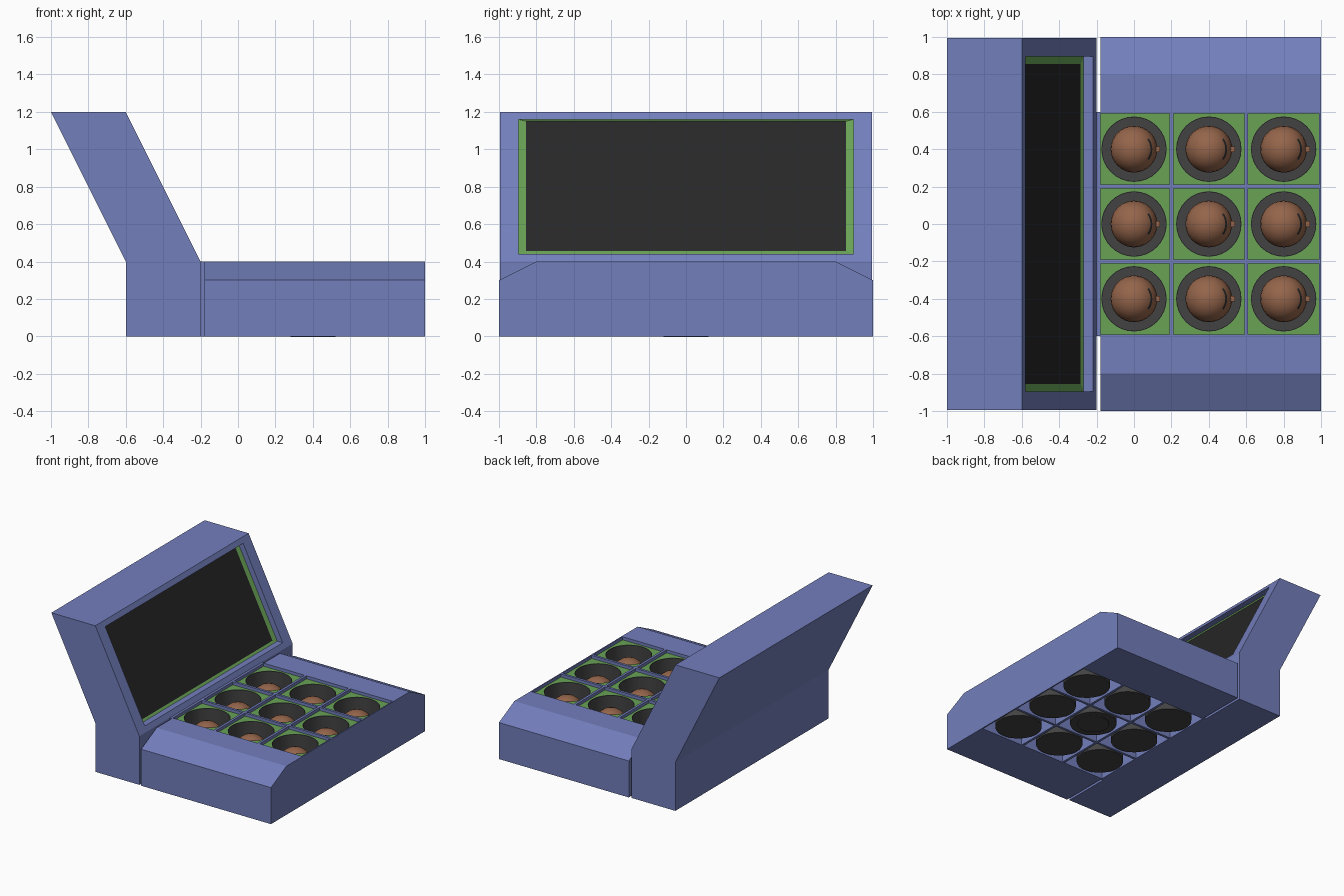
import bpy, bmesh
from math import cos, sin, pi, radians

if "Cube" in bpy.data.objects:
    bpy.data.objects.remove(bpy.data.objects["Cube"])


def material(name, rgb):
    m = bpy.data.materials.new(name)
    m.diffuse_color = (*rgb, 1)
    m.use_nodes = True
    m.node_tree.nodes["Principled BSDF"].inputs["Base Color"].default_value = m.diffuse_color
    return m


BLUE = material("blue_shell", (0.17, 0.21, 0.50))
GREEN = material("green_trim", (0.14, 0.36, 0.09))
BLACK = material("black_screen", (0.02, 0.02, 0.02))
GREY = material("dark_cup", (0.055, 0.055, 0.055))
BROWN = material("brown_ball", (0.30, 0.13, 0.07))


def make(name, verts, faces, mat, smooth=False):
    me = bpy.data.meshes.new(name)
    me.from_pydata(verts, [], faces)
    bm = bmesh.new()
    bm.from_mesh(me)
    bmesh.ops.remove_doubles(bm, verts=bm.verts, dist=1e-5)
    bmesh.ops.recalc_face_normals(bm, faces=bm.faces)
    bm.to_mesh(me)
    bm.free()
    me.materials.append(mat)
    ob = bpy.data.objects.new(name, me)
    bpy.context.collection.objects.link(ob)
    if smooth:
        bpy.ops.object.select_all(action='DESELECT')
        ob.select_set(True)
        bpy.context.view_layer.objects.active = ob
        bpy.ops.object.shade_smooth_by_angle(angle=radians(35))
    return ob


def prism(name, profile, axis, a, b, mat):
    """Extrude a closed 2D profile along x (profile yz) or y (profile xz)."""
    n = len(profile)
    put = (lambda p, t: (t, p[0], p[1])) if axis == 'x' else (lambda p, t: (p[0], t, p[1]))
    verts = [put(p, t) for t in (a, b) for p in profile]
    faces = [tuple(range(n)), tuple(range(2 * n - 1, n - 1, -1))]
    faces += [(i, (i + 1) % n, n + (i + 1) % n, n + i) for i in range(n)]
    return make(name, verts, faces, mat)


def box(name, x0, x1, y0, y1, z0, z1, mat):
    return prism(name, [(x0, z0), (x1, z0), (x1, z1), (x0, z1)], 'y', y0, y1, mat)


def lathe(name, profile, centre, mat, n=32):
    cx, cy = centre
    k = len(profile)
    verts = [(cx + r * cos(2 * pi * i / n), cy + r * sin(2 * pi * i / n), z)
             for i in range(n) for r, z in profile]
    faces = []
    for i in range(n):
        a, b = i * k, (i + 1) % n * k
        for j in range(k - 1):
            q = [a + j, b + j, b + j + 1, a + j + 1]
            if profile[j][0] == 0:
                q.pop(1)
            elif profile[j + 1][0] == 0:
                q.pop(2)
            faces.append(q)
    return make(name, verts, faces, mat, True)


def cut(target, cutter):
    mod = target.modifiers.new("cut", 'BOOLEAN')
    mod.operation = 'DIFFERENCE'
    mod.solver = 'EXACT'
    mod.object = cutter
    cutter.hide_render = True
    bpy.context.view_layer.objects.active = target
    bpy.ops.object.modifier_apply(modifier=mod.name)
    bpy.data.objects.remove(cutter)


# upright housing with leaning screen face and a recess
housing = prism("screen_housing", [(-.6, 0), (-.2, 0), (-.2, .4), (-.6, 1.2), (-1, 1.2), (-.6, .4)],
                'y', -.995, .995, BLUE)


def lean(z, offset):
    return -.2 - .5 * (z - .4) + offset


cut(housing, prism("recess_cutter", [(lean(.44, -.062), .44), (lean(.44, .1), .44),
                                     (lean(1.16, .1), 1.16), (lean(1.16, -.062), 1.16)],
                   'y', -.895, .895, BLUE))


# screen and sloped green bezel
def rectangle(y, z0, z1, off):
    return [(lean(z, off), s * y, z) for s, z in ((-1, z0), (1, z0), (1, z1), (-1, z1))]


outer, inner = rectangle(.895, .44, 1.16, -.05), rectangle(.855, .455, 1.15, -.0575)
make("screen_bezel", outer + inner,
     [(i, (i + 1) % 4, 4 + (i + 1) % 4, 4 + i) for i in range(4)], GREEN)
make("screen", inner, [(0, 1, 2, 3)], BLACK)

# front deck with chamfered sides, joined to the housing by a narrow bridge
deck = prism("deck", [(-1, 0), (1, 0), (1, .3), (.8, .4), (-.8, .4), (-1, .3)], 'x', -.18, 1, BLUE)
box("bridge", -.2, -.18, -.6, .6, 0, .4, BLUE)

HALF, RIM, R = .19, .375, .175
for ix, cx in enumerate((0, .4, .8)):
    for iy, cy in enumerate((-.4, 0, .4)):
        tag = f"_{ix}_{iy}"
        # open cell through the deck
        cut(deck, box("cell_cutter", cx - HALF, cx + HALF, cy - HALF, cy + HALF, -.1, .5, BLUE))
        # green plate: square outside, round hole inside
        n = 32
        verts = []
        for i in range(n):
            c, s = cos(2 * pi * i / n), sin(2 * pi * i / n)
            m = HALF / max(abs(c), abs(s))
            verts += [(cx + R * c, cy + R * s, RIM),
                      (max(cx + m * c, -.18), cy + m * s, RIM)]
        make("cell_plate" + tag, verts,
             [(2 * i, 2 * i + 1, (2 * i + 3) % (2 * n), (2 * i + 2) % (2 * n)) for i in range(n)], GREEN)
        # cup with a ball resting inside
        lathe("cup" + tag, [(0, .003), (R, .003), (R, RIM), (R - .004, RIM),
                            (R - .004, .09), (0, .09)], (cx, cy), GREY)
        ball = [(0 if k in (0, 12) else .125 * sin(pi * k / 12), .22 - .125 * cos(pi * k / 12))
                for k in range(13)]
        lathe("ball" + tag, ball, (cx, cy), BROWN)
        # small side nub and dark curved mark on the ball
        box("ball_nub" + tag, cx + .10, cx + .14, cy - .015, cy + .015, .22, .26, BROWN)
        arc = []
        for k in range(9):
            a = radians(-36 + 9 * k)
            for r, z in ((.088, .311), (.098, .302)):
                arc.append((cx + r * cos(a), cy + r * sin(a), z))
        make("ball_mark" + tag, arc,
             [(2 * k, 2 * k + 1, 2 * k + 3, 2 * k + 2) for k in range(8)], BLACK)

# thin foot under the middle cup
lathe("middle_foot", [(0, -.003), (.12, -.003), (.12, .003), (0, .003)], (.4, 0), GREY)
